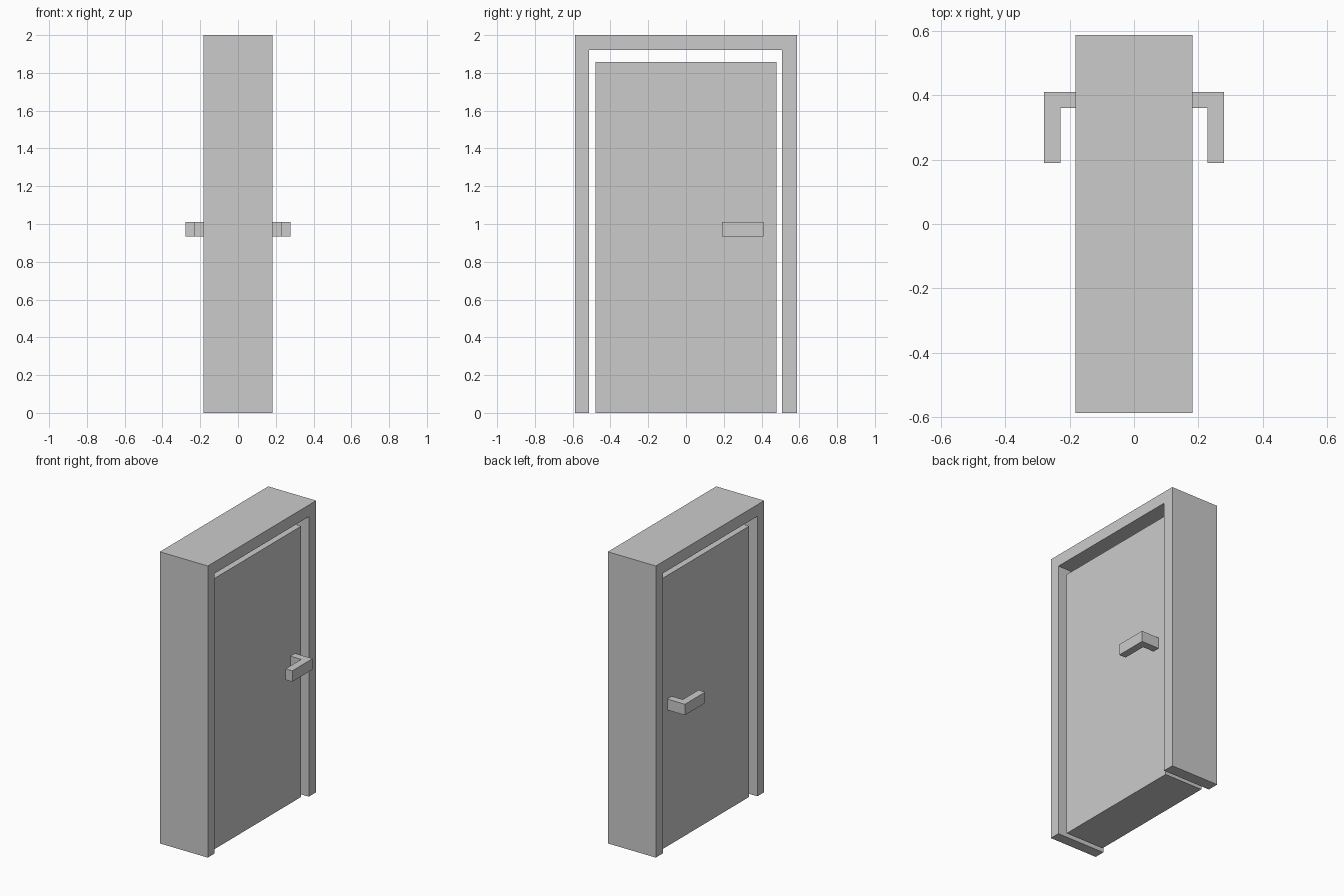
import bpy
import bmesh
from mathutils import Vector

if "Cube" in bpy.data.objects:
    bpy.data.objects.remove(bpy.data.objects["Cube"])


def extrude(name, points, offset):
    """Extrude a flat outline along an offset into a closed solid."""
    bm = bmesh.new()
    face = bm.faces.new([bm.verts.new(p) for p in points])
    res = bmesh.ops.extrude_face_region(bm, geom=[face], use_keep_orig=True)
    moved = [g for g in res["geom"] if isinstance(g, bmesh.types.BMVert)]
    bmesh.ops.translate(bm, verts=moved, vec=Vector(offset))
    bmesh.ops.recalc_face_normals(bm, faces=bm.faces)
    mesh = bpy.data.meshes.new(name)
    bm.to_mesh(mesh)
    bm.free()
    obj = bpy.data.objects.new(name, mesh)
    bpy.context.collection.objects.link(obj)
    return obj


FRAME_X = 0.182   # half depth of the frame
DOOR_X = 0.145    # half thickness of the door

# Door frame: upside-down U outline
frame = [(-0.587, 0), (-0.514, 0), (-0.514, 1.92), (0.507, 1.92),
         (0.507, 0), (0.587, 0), (0.587, 2), (-0.587, 2)]
extrude("door_frame", [(-FRAME_X, y, z) for y, z in frame], (2 * FRAME_X, 0, 0))

# Door panel, recessed on both sides with a gap to the frame
door = [(-0.478, 0), (0.478, 0), (0.478, 1.857), (-0.478, 1.857)]
extrude("door_panel", [(-DOOR_X, y, z) for y, z in door], (2 * DOOR_X, 0, 0))

# L-shaped lever handle on each side
handle = [(DOOR_X, 0.36), (0.228, 0.36), (0.228, 0.19),
          (0.279, 0.19), (0.279, 0.41), (DOOR_X, 0.41)]
for name, side in (("handle_right", 1), ("handle_left", -1)):
    extrude(name, [(side * x, y, 0.935) for x, y in handle], (0, 0, 0.075))
